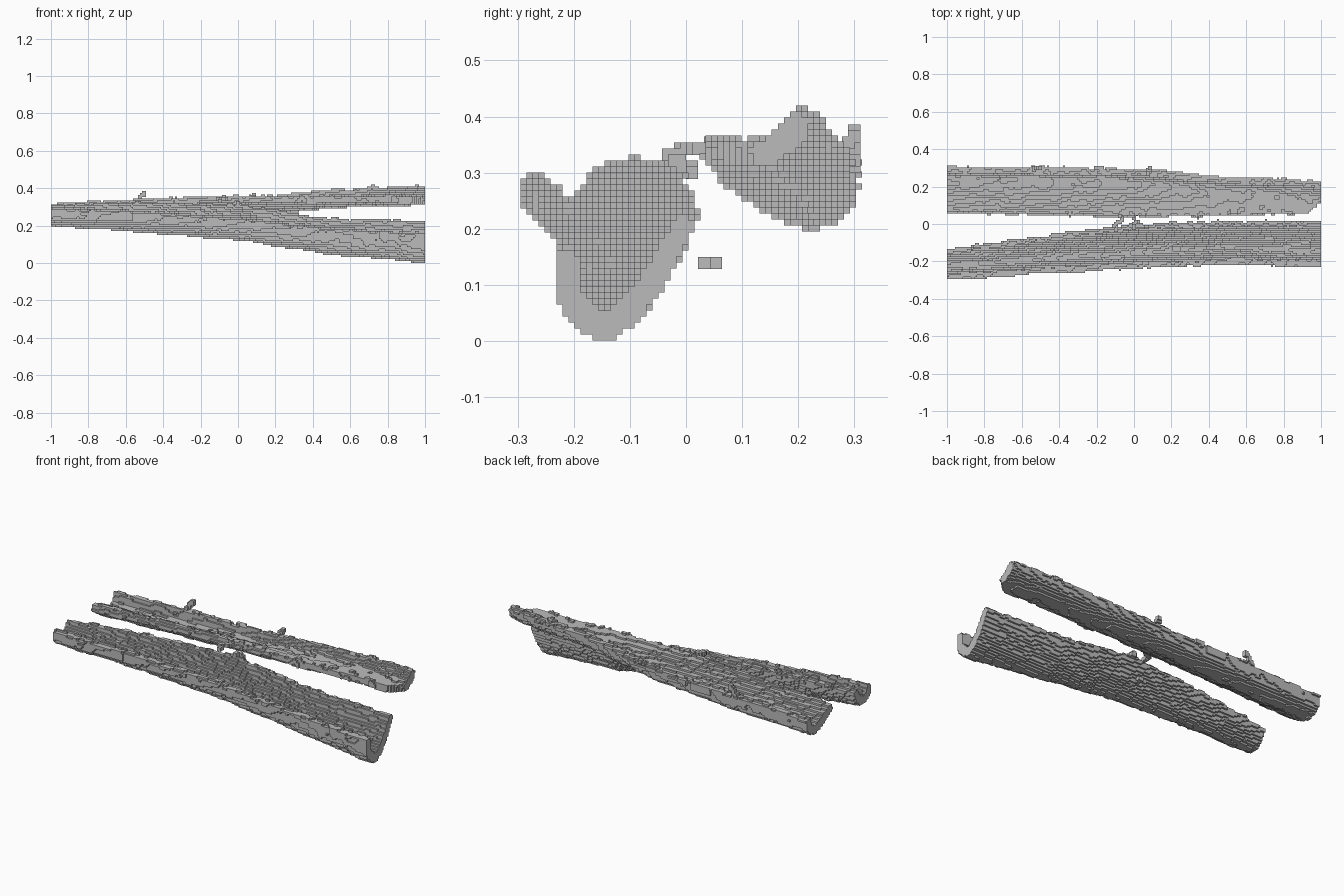
import bpy, bmesh, math
from mathutils import Vector, noise

if "Cube" in bpy.data.objects:
    bpy.data.objects.remove(bpy.data.objects["Cube"], do_unlink=True)

CELL = 0.0107

bark = bpy.data.materials.new("bark grey")
bark.use_nodes = True
bark.diffuse_color = (0.5, 0.5, 0.5, 1)
bark.node_tree.nodes["Principled BSDF"].inputs["Base Color"].default_value = (0.5, 0.5, 0.5, 1)

# Wall centre lines (y, z) from the front rim to the back rim, at stations along x
FRONT = {
    -1.0: [(-.285, .29), (-.265, .245), (-.215, .225), (-.175, .26), (-.15, .30)],
    -0.5: [(-.25, .27), (-.23, .22), (-.175, .19), (-.12, .25), (-.08, .315)],
    0.0: [(-.225, .235), (-.20, .18), (-.15, .15), (-.08, .21), (-.015, .30)],
    0.5: [(-.20, .18), (-.175, .11), (-.12, .07), (-.05, .14), (.0, .23)],
    1.0: [(-.212, .155), (-.205, .075), (-.145, .028), (-.07, .095), (0, .215)],
}
BACK = {
    -1.0: [(.07, .30), (.13, .265), (.215, .225), (.27, .245), (.29, .30)],
    -0.5: [(.06, .33), (.12, .285), (.21, .245), (.27, .26), (.285, .32)],
    0.0: [(.045, .345), (.11, .31), (.20, .27), (.25, .285), (.28, .33)],
    0.5: [(.05, .34), (.10, .33), (.17, .32), (.22, .345), (.235, .385)],
    0.93: [(.06, .34), (.11, .335), (.16, .34), (.20, .37), (.22, .40)],
    1.0: [(.125, .33), (.15, .34), (.175, .36), (.195, .38), (.205, .40)],
}


def spline(points, t):
    """Point on a smooth curve through the given points, t from 0 to 1."""
    pts = [Vector(p) for p in points]
    pts = [2 * pts[0] - pts[1]] + pts + [2 * pts[-1] - pts[-2]]
    u = t * (len(pts) - 3)
    i = min(int(u), len(pts) - 4)
    u -= i
    a, b, c, d = pts[i:i + 4]
    return 0.5 * (2 * b + (c - a) * u + (2 * a - 5 * b + 4 * c - d) * u ** 2
                  + (3 * b - a - 3 * c + d) * u ** 3)


def section(stations, x, t):
    xs = sorted(stations)
    i = max(k for k in range(len(xs) - 1) if xs[k] <= x + 1e-6)
    f = (x - xs[i]) / (xs[i + 1] - xs[i])
    return spline(stations[xs[i]], t).lerp(spline(stations[xs[i + 1]], t), f)


def wall_ring(stations, x, wall, seed, n=24):
    """Closed outline of the curved bark wall, roughened by noise."""
    outer, inner = [], []
    rough = min(1, 0.3 + 8 * (1 - abs(x)))
    for k in range(n + 1):
        t = k / n
        p = section(stations, x, t)
        d = section(stations, x, min(t + .02, 1)) - section(stations, x, max(t - .02, 0))
        normal = Vector((d.y, -d.x)).normalized()
        half = wall / 2 * (0.72 + 0.28 * math.sin(math.pi * t))
        for side, row in ((1, outer), (-1, inner)):
            q = Vector((x * 9, (p.x + side * .05) * 16, p.y * 16 + seed))
            bump = noise.noise(q) * .008 + noise.noise(q * 3) * .006
            row.append(p + normal * side * (half + bump * rough))
        # ragged rims
        if k in (0, n):
            rag = noise.noise(Vector((x * 16, k, seed))) * .016 * rough
            shift = d.normalized() * (rag + .004) * (1 if k else -1)
            outer[-1] += shift
            inner[-1] += shift
    return outer + inner[::-1]


def blocky(obj):
    """Turn the surface into small even blocks."""
    size = max(obj.dimensions)
    depth = math.ceil(math.log2(size / CELL / 0.9))
    mod = obj.modifiers.new("blocks", "REMESH")
    mod.mode = "BLOCKS"
    mod.octree_depth = depth
    mod.scale = size / CELL / 2 ** depth
    mod.use_remove_disconnected = False


def finish(name, bm):
    mesh = bpy.data.meshes.new(name)
    bmesh.ops.recalc_face_normals(bm, faces=bm.faces)
    bm.to_mesh(mesh)
    bm.free()
    mesh.materials.append(bark)
    obj = bpy.data.objects.new(name, mesh)
    bpy.context.collection.objects.link(obj)
    bpy.context.view_layer.update()
    return obj


def bark_log(name, stations, wall, seed, steps=160):
    bm = bmesh.new()
    rings = []
    for s in range(steps + 1):
        x = -1 + 2 * s / steps
        rings.append([bm.verts.new((x, p.x, p.y)) for p in wall_ring(stations, x, wall, seed)])
    for a, b in zip(rings, rings[1:]):
        for k in range(len(a)):
            j = (k + 1) % len(a)
            bm.faces.new((a[k], a[j], b[j], b[k]))
    # end caps as strips between the outer and inner wall
    for ring in (rings[0], rings[-1]):
        m = len(ring)
        for k in range(m // 2 - 1):
            bm.faces.new((ring[k], ring[k + 1], ring[m - 2 - k], ring[m - 1 - k]))
    blocky(finish(name, bm))


def twig(name, points, width=0.022):
    """Small crooked twig made of overlapping blocks."""
    bm = bmesh.new()
    for k in range(9):
        p = spline(points, k / 8)
        snapped = Vector([round(c / CELL) * CELL for c in p])
        cube = bmesh.ops.create_cube(bm, size=width)["verts"]
        bmesh.ops.translate(bm, verts=cube, vec=snapped)
    finish(name, bm)


bark_log("front_log", FRONT, 0.052, 3.0)
bark_log("back_log", BACK, 0.054, 11.0)

# Twigs and knots
twig("middle_twig", [(-.1, -.03, .33), (-.1, 0, .34), (-.07, .015, .34), (-.07, .04, .35)])
twig("short_twig", [(.0, -.02, .32), (.0, .0, .31), (.02, .01, .30)])
twig("loose_chip", [(.0, .037, .142), (.0, .045, .142), (.01, .055, .142)])
twig("back_twig", [(-.53, .285, .32), (-.53, .30, .34), (-.52, .295, .36), (-.5, .295, .372)])
twig("back_knot", [(.08, .27, .34), (.08, .285, .35), (.09, .295, .36)])
twig("rim_knot", [(-.2, .29, .31), (-.2, .30, .32), (-.17, .30, .32)])
